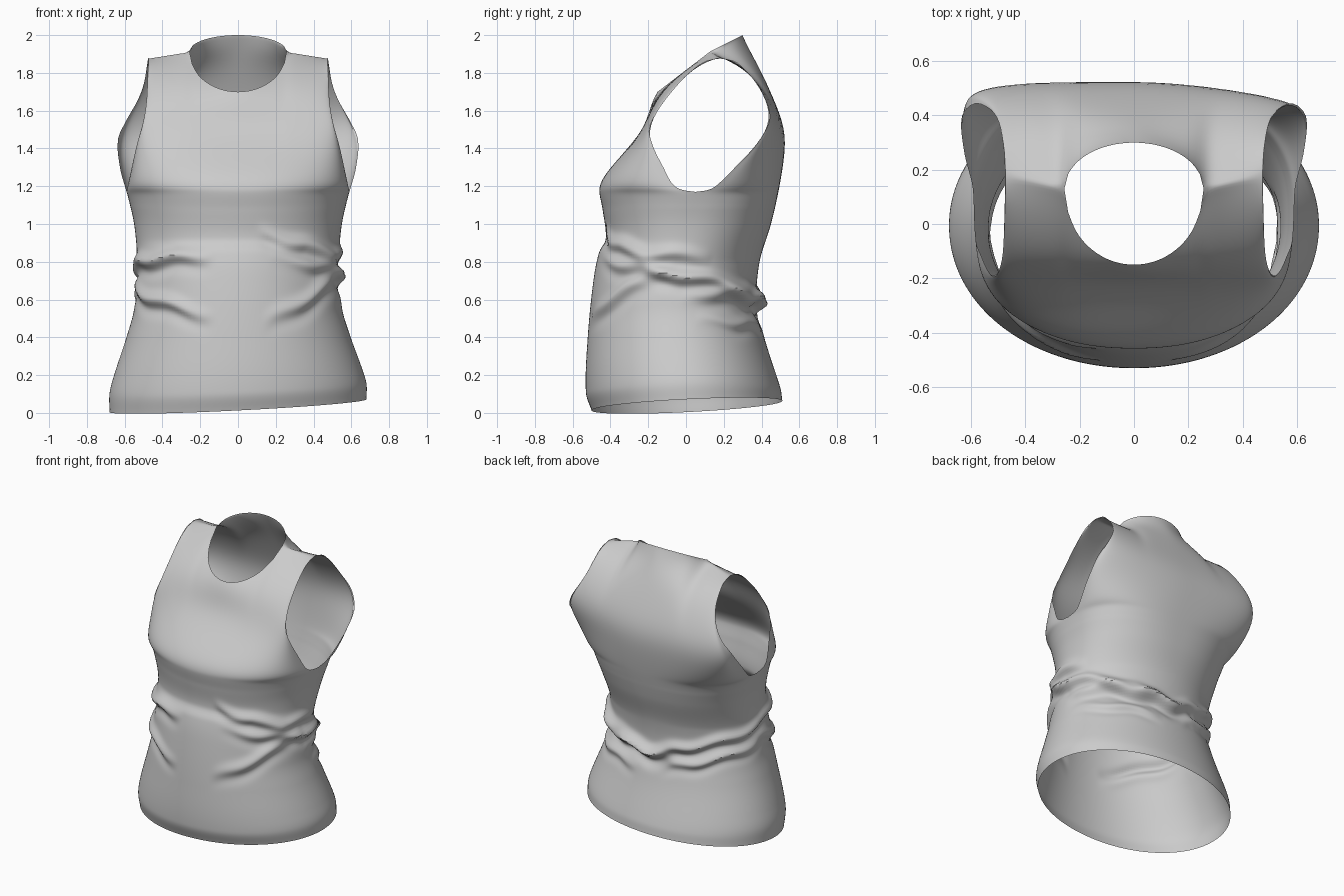
import bpy
import bmesh
from math import sin, cos, pi, sqrt, atan2, exp, radians, hypot

cube = bpy.data.objects.get("Cube")
if cube:
    bpy.data.objects.remove(cube, do_unlink=True)

HALF = 44            # columns from centre line to side seam
NECK_COLUMN = 16     # column where the neckline meets the shoulder
LOW_ROWS = 84        # rows from hem to underarm
TOP_ROWS = 32        # rows from underarm to shoulder
UNDERARM = 1.17
SHOULDER = 0.48
NECK = SHOULDER * sin(pi / 2 * NECK_COLUMN / HALF) - 0.0001

# Profiles as (height, value) pairs
WIDTH_LOW = [(0, .68), (.1, .68), (.2, .655), (.4, .59), (.55, .55), (.8, .535), (1, .55), (1.17, .59)]
WIDTH_FRONT = [(1.17, .59), (1.4, .54), (1.6, .49), (1.88, .475)]
WIDTH_BACK = [(1.17, .59), (1.3, .625), (1.45, .635), (1.55, .59), (1.7, .51), (1.88, .475)]
EDGE_LOW = [(0, 0), (.6, -.04), (1.17, .05)]
EDGE_FRONT = [(1.17, .05), (1.18, -.02), (1.21, -.07), (1.3, -.12), (1.4, -.17), (1.5, -.195),
              (1.6, -.15), (1.73, -.05), (1.82, .04), (1.865, .11), (1.88, .18)]
EDGE_BACK = [(1.17, .05), (1.18, .12), (1.22, .18), (1.3, .26), (1.4, .355), (1.5, .425),
             (1.57, .445), (1.65, .425), (1.75, .37), (1.83, .3), (1.865, .25), (1.88, .18)]
FRONT = [(0, -.5), (.1, -.53), (.4, -.52), (.7, -.49), (.85, -.46), (.92, -.425), (1.08, -.442),
         (1.18, -.46), (1.25, -.437), (1.4, -.31), (1.5, -.23), (1.7, -.14), (1.92, .12)]
BACK = [(0, .51), (.08, .5), (.4, .41), (.6, .375), (.8, .39), (1, .45), (1.2, .495),
        (1.4, .525), (1.5, .525), (1.6, .49), (1.8, .4), (2, .29)]

# Cloth folds: angle from front, half span, height, slope, depth, thickness
FOLDS = [
    (-50, 35, .82, .03, .035, .035),
    (-52, 38, .60, -.13, .03, .035),
    (42, 28, .9, -.12, .03, .035),
    (50, 35, .64, .25, .025, .04),
    (95, 75, .72, -.09, .035, .035),
    (148, 60, .61, -.04, .055, .04),
    (130, 35, .48, -.03, .02, .03),
    (75, 30, .84, -.02, .025, .035),
    (-130, 70, .69, .11, .035, .035),
    (-125, 45, .58, .1, .025, .03),
]


def clamp(t):
    return min(max(t, 0), 1)


def sample(table, z):
    """Smooth interpolation through a profile table."""
    if z <= table[0][0]:
        return table[0][1]
    if z >= table[-1][0]:
        return table[-1][1]

    def slope(i):
        a, b = table[max(i - 1, 0)], table[min(i + 1, len(table) - 1)]
        return (b[1] - a[1]) / (b[0] - a[0])

    for i in range(len(table) - 1):
        (z0, v0), (z1, v1) = table[i], table[i + 1]
        if z <= z1:
            h = z1 - z0
            t = (z - z0) / h
            blend = t * t * (3 - 2 * t)
            tangent = t * (1 - t) * h * ((1 - t) * slope(i) - t * slope(i + 1))
            return v0 + (v1 - v0) * blend + tangent


def top_point(u, is_front):
    """Depth and height of the neckline or shoulder seam for a column."""
    x = abs(u) * SHOULDER
    if x >= NECK:
        t = (x - NECK) / (SHOULDER - NECK)
        return .13 + .05 * t, 1.915 - .035 * t
    r = sqrt(1 - (x / NECK) ** 2)
    return (.13 - .28 * r, 1.915 - .215 * r) if is_front else (.13 + .17 * r, 1.915 + .085 * r)


def roundness(u, z, is_front):
    """Higher is boxier; the two shoulder blades differ slightly."""
    rise = clamp((z - .8) / .6)
    if is_front:
        return 2.05 + .35 * rise
    blade = clamp((z - 1.15) / .25)
    power = 2.05 + .8 * rise + blade * (-1.1 if u > 0 else 1.2)
    return power + (1.15 - power) * clamp((z - 1.6) / .3)


def sheet(u, z, is_front):
    """Width and depth of the front or back panel."""
    if z <= UNDERARM + 1e-6:
        width, edge = sample(WIDTH_LOW, z), sample(EDGE_LOW, z)
    else:
        width = sample(WIDTH_FRONT if is_front else WIDTH_BACK, z)
        edge = sample(EDGE_FRONT if is_front else EDGE_BACK, z)
    centre = sample(FRONT if is_front else BACK, z)
    power = roundness(u, z, is_front)
    bulge = max(1 - abs(u) ** power, 0) ** (1 / power)
    return u * width, edge + (centre - edge) * bulge


def fold(x, y, z):
    """Push a point outward where cloth folds pass."""
    angle = atan2(x, -y)
    push = 0
    for where, span, height, slope, depth, thick in FOLDS:
        d = (angle - radians(where) + pi) % (2 * pi) - pi
        fade = max(1 - (d / radians(span)) ** 2, 0)
        off = (z - height - slope * d - .012 * sin(d * 9)) / thick
        push += depth * fade * (exp(-off * off) - .45 * exp(-(off + 1.7) ** 2))
    r = max(hypot(x, y), .01)
    return x * (1 + push / r), y * (1 + push / r), z


def panel_point(u, row, is_front):
    if row <= LOW_ROWS:
        t = row / LOW_ROWS
        z = UNDERARM * t
        x, y = sheet(u, z, is_front)
        hem = .038 + .05 * x + .05 * y       # uneven hem
        return fold(x, y, z + hem * (1 - t) ** 3)
    yt, zt = top_point(u, is_front)
    s = (1 - cos(pi * (row - LOW_ROWS) / TOP_ROWS)) / 2
    z = UNDERARM + (zt - UNDERARM) * s
    x, y = sheet(u, z, is_front)
    return x, y + (yt - sheet(u, zt, is_front)[1]) * s ** 7, z


# Front and back panels, welded along side and shoulder seams
bm = bmesh.new()
for is_front in (True, False):
    grid = []
    for k in range(-HALF, HALF + 1):
        u = sin(pi / 2 * k / HALF)
        grid.append([bm.verts.new(panel_point(u, row, is_front))
                     for row in range(LOW_ROWS + TOP_ROWS + 1)])
    for a, b in zip(grid, grid[1:]):
        for j in range(LOW_ROWS + TOP_ROWS):
            quad = [a[j], b[j], b[j + 1], a[j + 1]]
            bm.faces.new(quad if is_front else quad[::-1])
bmesh.ops.remove_doubles(bm, verts=bm.verts, dist=.0002)

# Soften the shoulder seam and bust, leaving open edges in place
inner = [v for v in bm.verts if v.co.z > 1.1 and not v.is_boundary]
for _ in range(12):
    bmesh.ops.smooth_vert(bm, verts=inner, factor=.5,
                          use_axis_x=True, use_axis_y=True, use_axis_z=True)

mesh = bpy.data.meshes.new("sleeveless_top")
bm.to_mesh(mesh)
bm.free()
top = bpy.data.objects.new("sleeveless_top", mesh)
bpy.context.collection.objects.link(top)

# Plain grey cloth
cloth = bpy.data.materials.new("grey_cloth")
cloth.use_nodes = True
grey = (.6, .6, .6, 1)
cloth.diffuse_color = grey
for node in cloth.node_tree.nodes:
    if node.type == 'BSDF_PRINCIPLED':
        node.inputs["Base Color"].default_value = grey
mesh.materials.append(cloth)

bpy.context.view_layer.objects.active = top
top.select_set(True)
bpy.ops.object.shade_smooth_by_angle(angle=radians(40))
